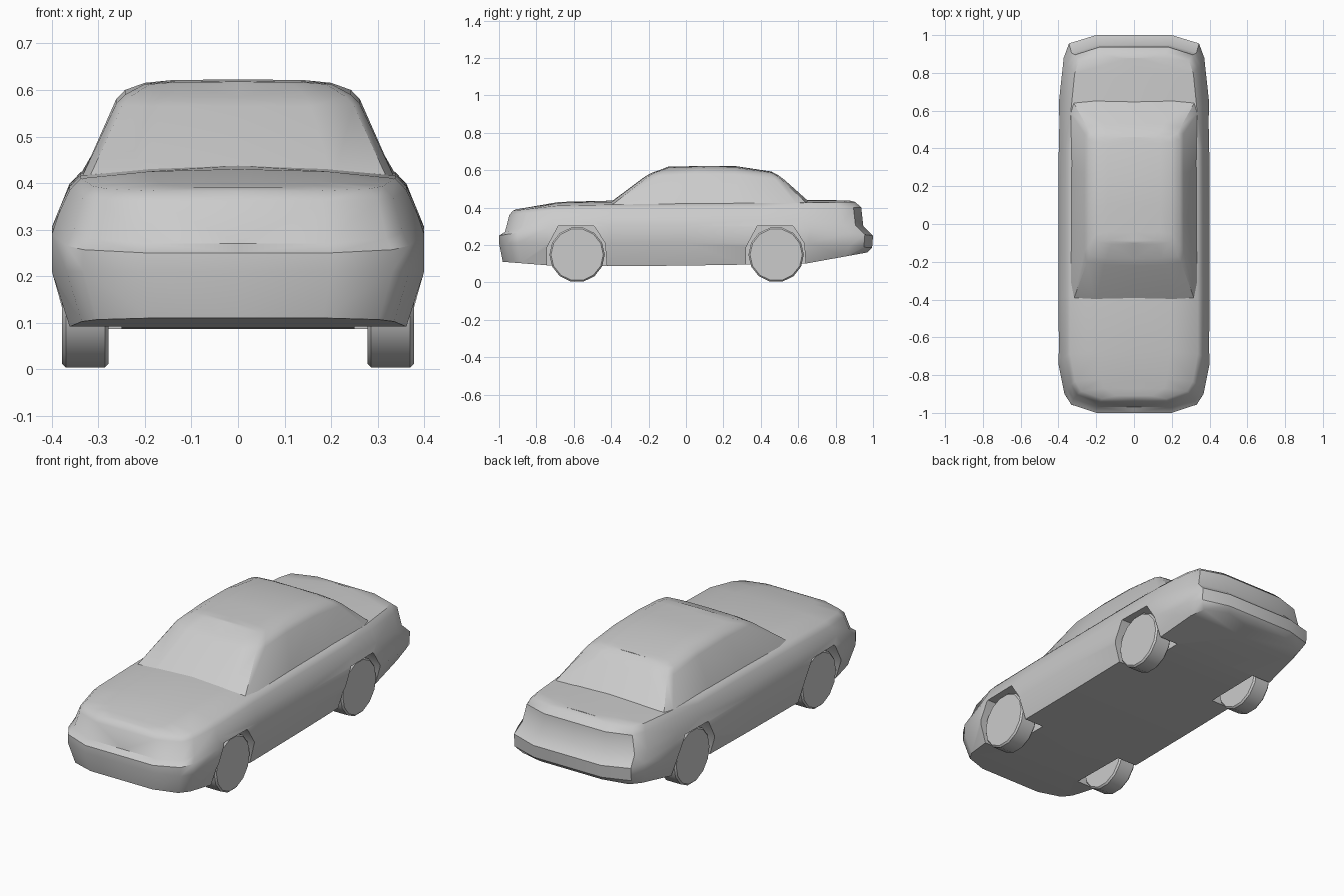
import bpy, bmesh, math

if "Cube" in bpy.data.objects:
    bpy.data.objects.remove(bpy.data.objects["Cube"])


def activate(ob):
    bpy.ops.object.select_all(action='DESELECT')
    ob.select_set(True)
    bpy.context.view_layer.objects.active = ob


def new_object(name, bm):
    bmesh.ops.recalc_face_normals(bm, faces=bm.faces)
    me = bpy.data.meshes.new(name)
    bm.to_mesh(me)
    bm.free()
    ob = bpy.data.objects.new(name, me)
    bpy.context.collection.objects.link(ob)
    return ob


def apply_all(ob):
    activate(ob)
    for m in list(ob.modifiers):
        bpy.ops.object.modifier_apply(modifier=m.name)


def interp(t, keys, vals):
    for k0, k1, a, b in zip(keys, keys[1:], vals, vals[1:]):
        if t <= k1:
            return a + (b - a) * (t - k0) / (k1 - k0)
    return vals[-1]


def shell(name, plan, keys, layers):
    """Stack plan outlines (front to back, half width) into a mirrored shell."""
    bm = bmesh.new()
    rows = [[bm.verts.new((w * fx, yf + t * (yr - yf), interp(t, keys, zs)))
             for fx, t in plan] for yf, yr, w, *zs in layers]
    for r0, r1 in zip(rows, rows[1:]):
        for i in range(len(plan) - 1):
            bm.faces.new((r0[i], r0[i + 1], r1[i + 1], r1[i]))
    bmesh.ops.remove_doubles(bm, verts=bm.verts, dist=0.0005)
    bmesh.ops.dissolve_degenerate(bm, edges=bm.edges, dist=0.0005)
    ob = new_object(name, bm)
    m = ob.modifiers.new("mirror", 'MIRROR')
    m.use_clip = True
    apply_all(ob)
    bm = bmesh.new()
    bm.from_mesh(ob.data)
    bmesh.ops.recalc_face_normals(bm, faces=bm.faces)
    bm.to_mesh(ob.data)
    bm.free()
    return ob


# Lower body: bumpers, flanks, bonnet and boot
body = shell(
    "body",
    [(0, 0), (.5, 0), (.83, .022), (.92, .05), (1, .13), (1, .3), (1, .5),
     (1, .72), (.99, .83), (.93, .94), (.86, .978), (.5, 1), (0, 1)],
    (0, .13, .35, .83, 1),
    [(-.98, .97, 0, .11, .09, .085, .10, .16),
     (-.98, .97, .365, .11, .09, .085, .10, .16),
     (-1, .995, .40, .21, .21, .21, .21, .185),
     (-1, 1, .40, .25, .29, .31, .29, .25),
     (-.968, .948, .385, .27, .335, .345, .335, .30),
     (-.945, .937, .362, .36, .385, .395, .40, .40),
     (-.925, .905, .338, .383, .41, .418, .425, .43),
     (-.91, .88, .19, .39, .425, .432, .438, .436),
     (-.91, .88, 0, .39, .43, .44, .442, .438)])

# Wheel arch cutouts
ARCH = [(-.163, .0), (-.16, .19), (-.10, .302), (.09, .302), (.15, .21), (.165, .0)]
AXLES = (-.582, .482)
for y in AXLES:
    for s in (-1, 1):
        bm = bmesh.new()
        face = bm.faces.new([bm.verts.new((s * .25, y + dy, z)) for dy, z in ARCH])
        ext = bmesh.ops.extrude_face_region(bm, geom=[face], use_keep_orig=True)
        bmesh.ops.translate(bm, vec=(s * .25, 0, 0),
                            verts=[v for v in ext["geom"] if isinstance(v, bmesh.types.BMVert)])
        cutter = new_object("arch_cutter", bm)
        cutter.hide_render = True
        m = body.modifiers.new("arch", 'BOOLEAN')
        m.operation = 'DIFFERENCE'
        m.solver = 'EXACT'
        m.object = cutter
        apply_all(body)
        bpy.data.objects.remove(cutter)

# Cabin: windows and roof
cabin = shell(
    "cabin",
    [(0, 0), (.6, .005), (.95, .025), (1, .10), (1, .35), (1, .65),
     (1, .93), (.95, .98), (.6, 1), (0, 1)],
    (0, .3, .6, 1),
    [(-.435, .67, 0, .405, .40, .40, .42),
     (-.435, .67, .34, .405, .40, .40, .42),
     (-.22, .53, .262, .565, .58, .58, .545),
     (-.185, .495, .243, .585, .60, .60, .572),
     (-.11, .47, .20, .612, .615, .618, .585),
     (-.10, .46, .14, .617, .621, .624, .59),
     (-.10, .46, 0, .618, .622, .626, .592)])

for ob in (body, cabin):
    activate(ob)
    bpy.ops.object.shade_smooth_by_angle(angle=math.radians(40))

# Wheels
for label, y in zip(("front", "rear"), AXLES):
    for side, s in (("left", 1), ("right", -1)):
        bpy.ops.mesh.primitive_cylinder_add(vertices=14, radius=.148, depth=.10,
                                            location=(s * .328, y, .148),
                                            rotation=(0, math.pi / 2, 0))
        wheel = bpy.context.object
        wheel.name = f"{label}_{side}_wheel"
        m = wheel.modifiers.new("bevel", 'BEVEL')
        m.width = .008
        m.segments = 1
        apply_all(wheel)
        bpy.ops.object.shade_smooth_by_angle(angle=math.radians(35))
